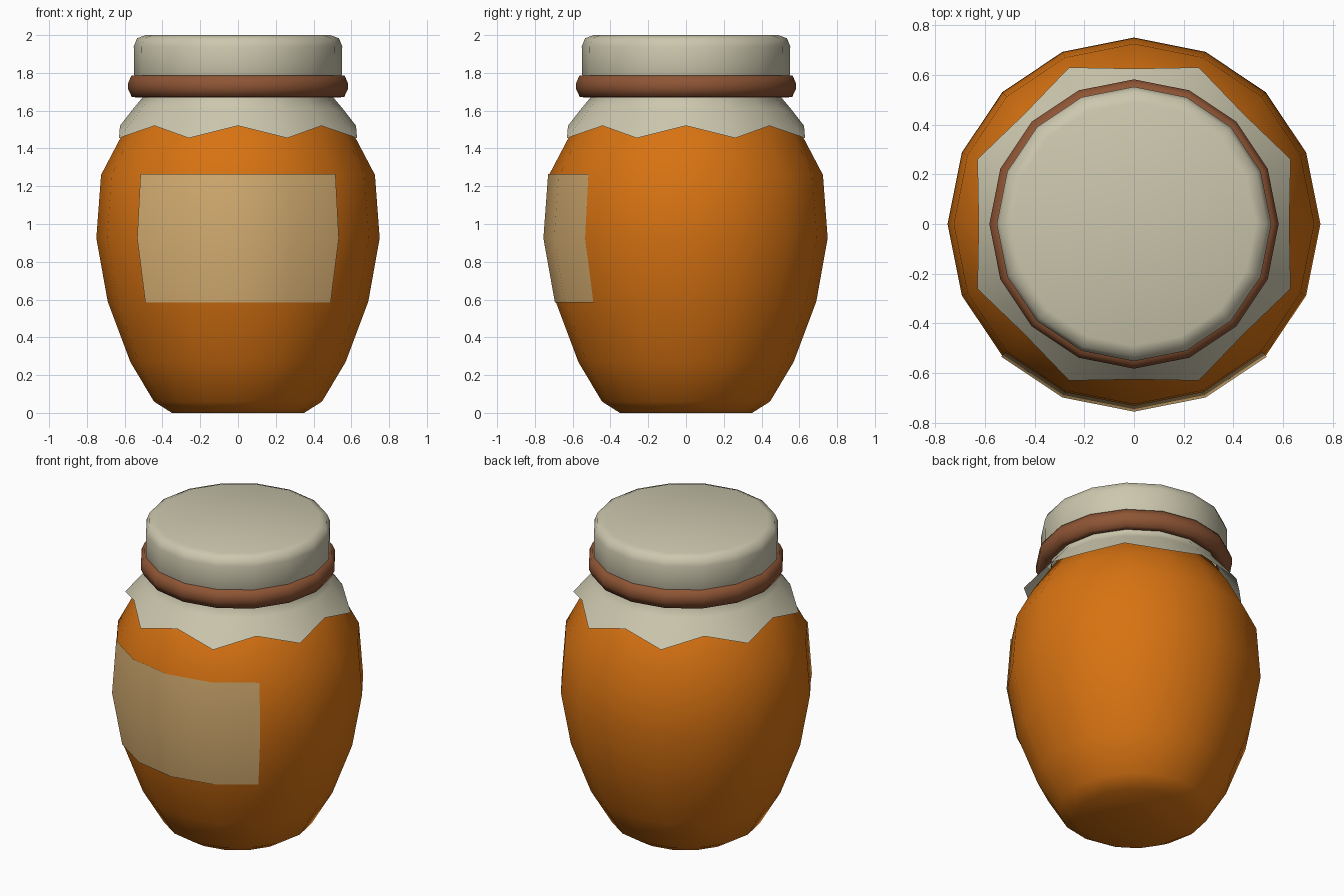
import bpy, bmesh, math

if "Cube" in bpy.data.objects:
    bpy.data.objects.remove(bpy.data.objects["Cube"])

N = 16  # sides of every turned part


def material(name, color):
    m = bpy.data.materials.new(name)
    m.diffuse_color = (*color, 1)
    m.use_nodes = True
    m.node_tree.nodes["Principled BSDF"].inputs["Base Color"].default_value = m.diffuse_color
    return m


honey = material("honey_orange", (0.68, 0.17, 0.006))
cloth = material("cream_cloth", (0.60, 0.57, 0.42))
paper = material("tan_paper", (0.68, 0.43, 0.17))
twine = material("brown_band", (0.27, 0.09, 0.035))


def point(r, z, i):
    a = 2 * math.pi * i / N
    return (r * math.cos(a), r * math.sin(a), z)


def finish(bm, name, mat):
    mesh = bpy.data.meshes.new(name)
    for f in bm.faces:
        f.smooth = True
    bm.to_mesh(mesh)
    bm.free()
    mesh.materials.append(mat)
    ob = bpy.data.objects.new(name, mesh)
    bpy.context.collection.objects.link(ob)
    return ob


def turned(name, rings, mat, cap_bottom=False, cap_top=False, loop=False):
    """Lathe; each ring is (r, z) or (r, z, r_odd, z_odd), listed upward."""
    bm = bmesh.new()
    rows = []
    for ring in rings:
        even, odd = ring[:2], ring[-2:]
        rows.append([bm.verts.new(point(*(odd if i % 2 else even), i))
                     for i in range(N)])
    pairs = list(zip(rows, rows[1:]))
    if loop:
        pairs.append((rows[-1], rows[0]))
    for lo, hi in pairs:
        for i in range(N):
            j = (i + 1) % N
            bm.faces.new((lo[i], lo[j], hi[j], hi[i]))
    if cap_bottom:
        bm.faces.new(rows[0][::-1])
    if cap_top:
        bm.faces.new(rows[-1])
    return finish(bm, name, mat)


# Jar body
turned("jar_body", [(0.35, 0), (0.445, 0.06), (0.57, 0.27), (0.69, 0.59),
                    (0.75, 0.925), (0.725, 1.26), (0.62, 1.46), (0.48, 1.67)],
       honey, cap_bottom=True, cap_top=True)

# Cloth cover: zigzag hem, pinched neck, rounded lid
turned("cloth_cover", [(0.625, 1.52, 0.682, 1.455), (0.555, 1.61), (0.505, 1.67),
                       (0.525, 1.73), (0.55, 1.79), (0.552, 1.94),
                       (0.535, 1.983), (0.49, 2.0)], cloth, cap_top=True)

# Band tied around the neck
turned("neck_band", [(0.50, 1.685), (0.525, 1.67), (0.562, 1.672), (0.582, 1.715),
                     (0.582, 1.745), (0.565, 1.785), (0.525, 1.79), (0.50, 1.775)],
       twine, loop=True)

# Paper label wrapped over the front quarter, with softened corners
bm = bmesh.new()
rows = [[bm.verts.new(point(r, z, i)) for i in range(10, 15)]
        for r, z in [(0.694, 0.585), (0.755, 0.925), (0.73, 1.265)]]
for lo, hi in zip(rows, rows[1:]):
    for i in range(4):
        bm.faces.new((lo[i], lo[i + 1], hi[i + 1], hi[i]))
finish(bm, "paper_label", paper)
